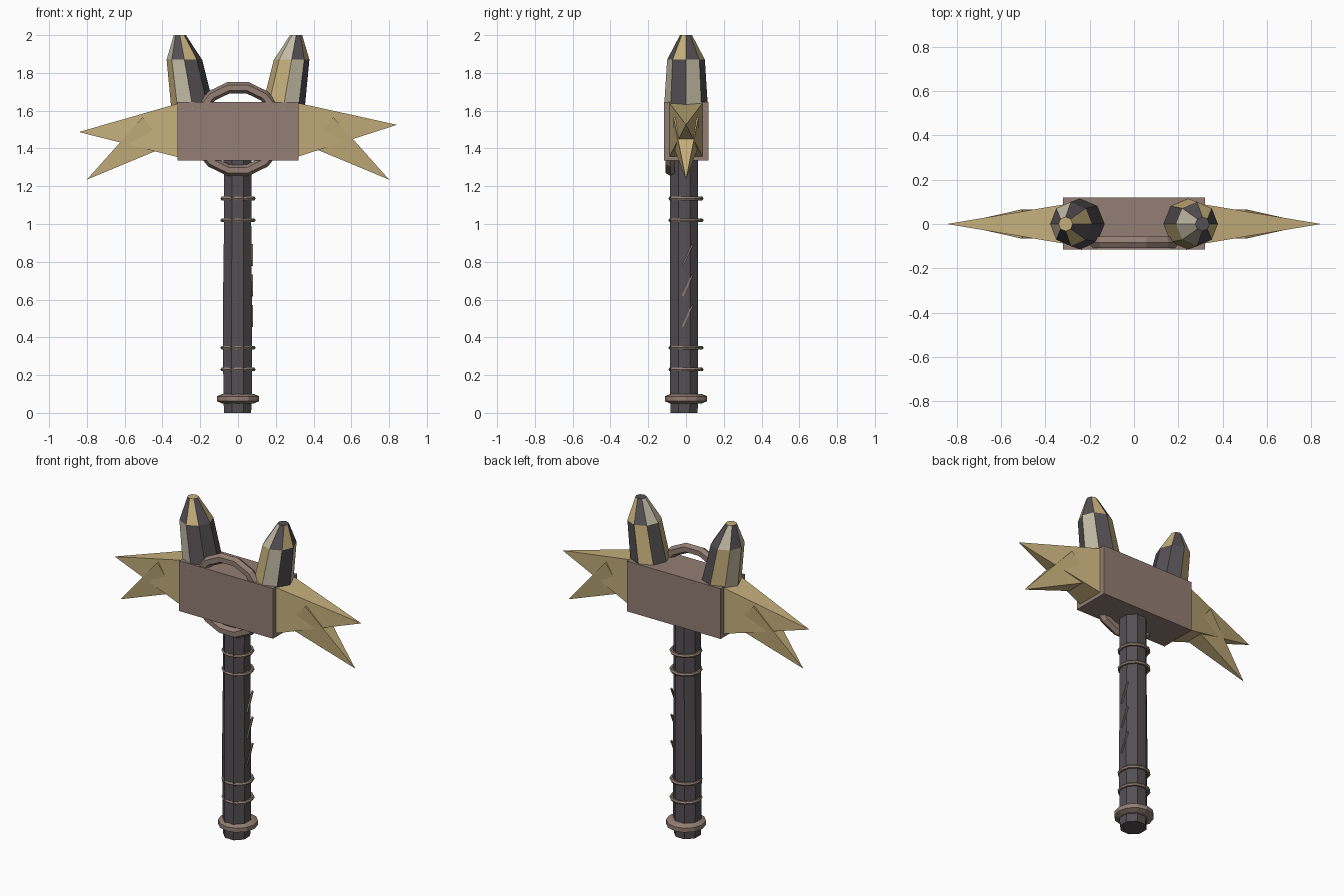
import bpy
import math
from mathutils import Matrix, Vector

if "Cube" in bpy.data.objects:
    bpy.data.objects.remove(bpy.data.objects["Cube"])


def material(name, rgb):
    m = bpy.data.materials.new(name)
    m.diffuse_color = (*rgb, 1)
    m.use_nodes = True
    m.node_tree.nodes["Principled BSDF"].inputs["Base Color"].default_value = m.diffuse_color
    return m


BROWN = material("dull brown", (0.29, 0.21, 0.175))
DARK = material("dark wood", (0.09, 0.078, 0.086))
GOLD = material("gold", (0.56, 0.43, 0.2))
PALE = material("pale stone", (0.55, 0.5, 0.38))


def mesh_object(name, verts, faces, mats, slots=None):
    me = bpy.data.meshes.new(name)
    me.from_pydata(verts, [], faces)
    for m in mats:
        me.materials.append(m)
    if slots:
        for p, s in zip(me.polygons, slots):
            p.material_index = s
    ob = bpy.data.objects.new(name, me)
    bpy.context.collection.objects.link(ob)
    return ob


def loft(name, sections, mats, sides=8, turn=0.0, slots=None):
    """Close a stack of elliptical sections (x, y, z, rx, ry)."""
    verts, faces = [], []
    for x, y, z, rx, ry in sections:
        for i in range(sides):
            a = turn + 2 * math.pi * i / sides
            verts.append((x + rx * math.cos(a), y + ry * math.sin(a), z))
    for k in range(len(sections) - 1):
        for i in range(sides):
            j = (i + 1) % sides
            faces.append((k * sides + i, k * sides + j,
                          (k + 1) * sides + j, (k + 1) * sides + i))
    top = (len(sections) - 1) * sides
    faces.append(tuple(reversed(range(sides))))
    faces.append(tuple(range(top, top + sides)))
    return mesh_object(name, verts, faces, mats, slots)


def ring(name, loc, major, minor, seg, minor_seg, rot=(0, 0, 0)):
    bpy.ops.mesh.primitive_torus_add(location=loc, rotation=rot, major_radius=major,
                                     minor_radius=minor, major_segments=seg,
                                     minor_segments=minor_seg)
    ob = bpy.context.object
    ob.name = name
    ob.data.materials.append(BROWN)
    return ob


def box(name, loc, size, mat, rot=(0, 0, 0)):
    bpy.ops.mesh.primitive_cube_add(size=1, location=loc, rotation=rot)
    ob = bpy.context.object
    ob.name = name
    ob.scale = size
    ob.data.materials.append(mat)
    return ob


def spike(name, base, tip):
    faces = [(0, 3, 2, 1), (0, 1, 4), (1, 2, 4), (2, 3, 4), (3, 0, 4)]
    if base[1][0] * 1 < 0:
        faces = [tuple(reversed(f)) for f in faces]
    return mesh_object(name, base + [tip], faces, [GOLD])


# Handle with a slightly narrower foot
loft("handle", [(-0.002, -0.01, 0, 0.077, 0.077), (-0.002, -0.01, 0.06, 0.081, 0.08),
                (-0.003, -0.01, 0.5, 0.084, 0.08), (-0.002, -0.01, 1.0, 0.078, 0.08),
                (-0.002, -0.01, 1.36, 0.08, 0.08)], [DARK], turn=math.pi / 8)

# Thin bands, pommel band and the large ring behind the front plate
for i, z in enumerate((0.23, 0.345, 1.02, 1.135)):
    ring(f"handle_band_{i + 1}", (0, 0, z), 0.082, 0.011, 12, 6)
loft("pommel_band", [(0, 0, 0.05, 0.085, 0.085), (0, 0, 0.062, 0.112, 0.112),
                     (0, 0, 0.088, 0.112, 0.112), (0, 0, 0.1, 0.085, 0.085)],
     [BROWN], sides=12)
ring("head_ring", (0, -0.083, 1.503), 0.224, 0.03, 14, 6, (math.pi / 2, 0, 0))

# Head block
box("head_block", (0, 0.002, 1.49), (0.64, 0.236, 0.31), BROWN)

# Slanted scratches along one side of the handle
for i, z in enumerate((0.513, 0.675, 0.835)):
    box(f"handle_scratch_{i + 1}", (0.076, 0.008, z), (0.009, 0.009, 0.125), BROWN,
        (math.radians(-25), 0, 0))

# Long side spikes, each with a hooked lower spike
for side, s, tip_z in (("left", -1, 1.487), ("right", 1, 1.525)):
    spike(f"{side}_spike",
          [(s * 0.275, -0.095, 1.343), (s * 0.275, -0.095, 1.65),
           (s * 0.275, 0.095, 1.65), (s * 0.275, 0.095, 1.343)][::-1],
          (s * 0.842, 0, tip_z))
    spike(f"{side}_hook",
          [(s * 0.38, -0.066, 1.41), (s * 0.505, -0.066, 1.565),
           (s * 0.505, 0.066, 1.565), (s * 0.38, 0.066, 1.41)][::-1],
          (s * 0.8, 0, 1.235))

# Faceted horns: facet colours run anticlockwise from +x, lower then upper tier
D, G, P = 0, 1, 2
horn_slots = {
    "right": [P, D, G, D, G, G, P, D] + [D, G, D, P, P, P, D, G],
    "left": [D, D, G, P, G, P, D, D] + [G, D, P, D, P, D, G, D],
}
for side, s in (("left", -1), ("right", 1)):
    loft(f"{side}_horn",
         [(s * 0.237, 0, 1.6, 0.115, 0.117), (s * 0.284, 0, 1.87, 0.094, 0.1),
          (s * 0.308, 0, 2.0, 0.032, 0.032)],
         [DARK, GOLD, PALE], slots=horn_slots[side] + [D, D if s > 0 else G])

# Consistent outward normals
import bmesh
for ob in bpy.context.scene.objects:
    bm = bmesh.new()
    bm.from_mesh(ob.data)
    bmesh.ops.recalc_face_normals(bm, faces=bm.faces)
    bm.to_mesh(ob.data)
    bm.free()
